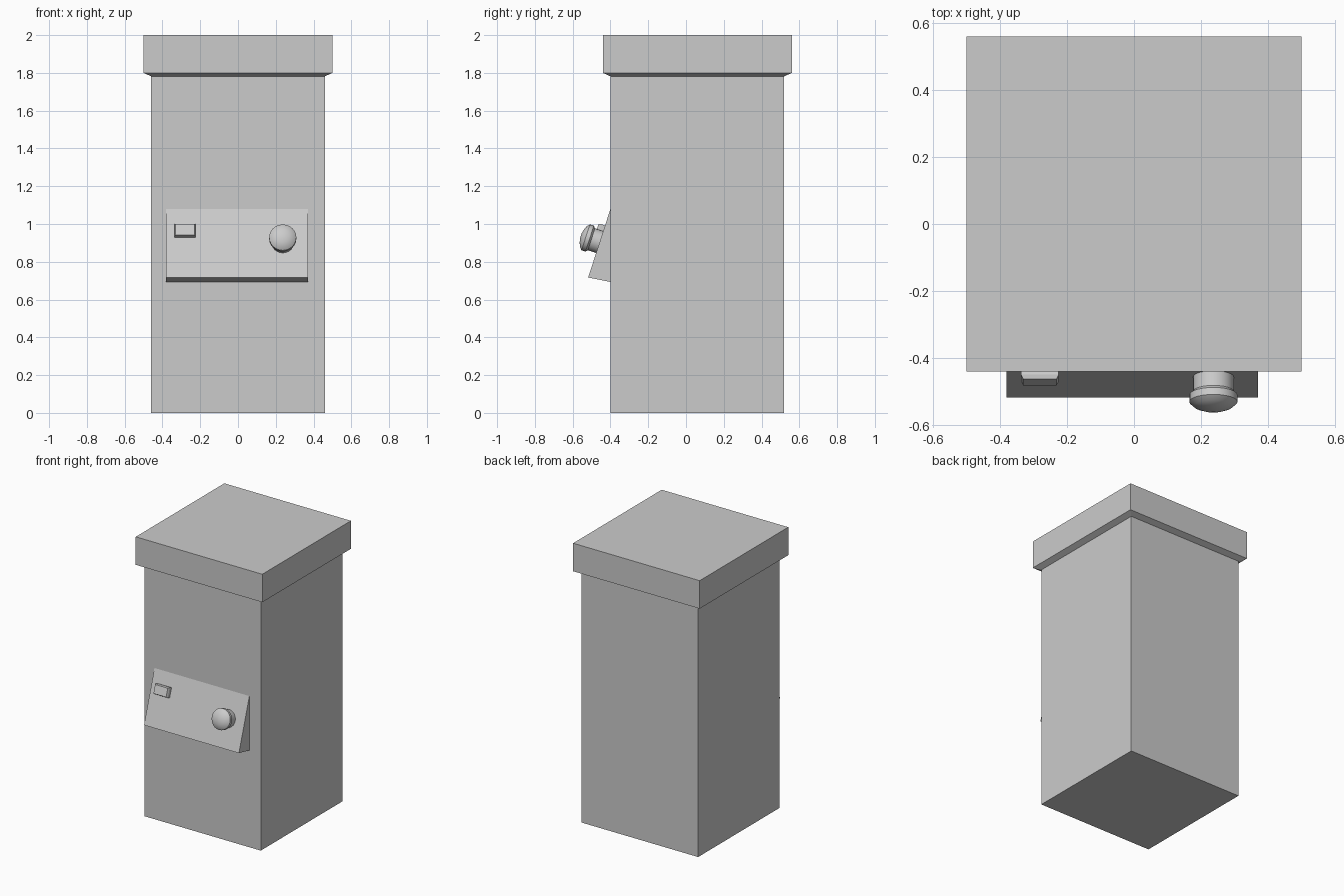
import bpy, bmesh
from math import cos, sin, tau, radians
from mathutils import Matrix, Vector

if "Cube" in bpy.data.objects:
    bpy.data.objects.remove(bpy.data.objects["Cube"])


def loft(name, rings, matrix, smooth=False):
    """Skin a stack of closed rings of points and cap both ends."""
    bm = bmesh.new()
    loops = [[bm.verts.new(matrix @ Vector(p)) for p in ring] for ring in rings]
    n = len(loops[0])
    for a, b in zip(loops, loops[1:]):
        for i in range(n):
            j = (i + 1) % n
            bm.faces.new((a[i], a[j], b[j], b[i]))
    bm.faces.new(loops[0][::-1])
    bm.faces.new(loops[-1])
    bmesh.ops.recalc_face_normals(bm, faces=bm.faces)
    mesh = bpy.data.meshes.new(name)
    bm.to_mesh(mesh)
    bm.free()
    obj = bpy.data.objects.new(name, mesh)
    bpy.context.collection.objects.link(obj)
    if smooth:
        bpy.ops.object.select_all(action='DESELECT')
        obj.select_set(True)
        bpy.context.view_layer.objects.active = obj
        bpy.ops.object.shade_smooth_by_angle(angle=radians(30))
    return obj


def rect(hx, hy, z):
    return [(-hx, -hy, z), (hx, -hy, z), (hx, hy, z), (-hx, hy, z)]


def circle(r, z, n=24):
    return [(r * cos(tau * i / n), r * sin(tau * i / n), z) for i in range(n)]


# Pillar flaring into a wider cap
loft("pillar_with_cap",
     [rect(h, h, z) for h, z in ((0.46, 0), (0.46, 1.782), (0.50, 1.80), (0.50, 2.0))],
     Matrix.Translation((0, 0.06, 0)))

# Sloped control panel: triangular side profile (y, z)
profile = ((-0.40, 1.08), (-0.518, 0.717), (-0.40, 0.693))
loft("control_panel", [[(x, y, z) for y, z in profile] for x in (-0.38, 0.37)],
     Matrix.Identity(4))

# Local frame on the panel face: x right, y up the slope, z outward
top, low = (Vector((0, *p)) for p in profile[:2])
right, up = Vector((1, 0, 0)), (top - low).normalized()
tilt = Matrix((right, up, right.cross(up))).transposed().to_4x4()


def on_panel(x, z):
    t = (z - low.z) / (top.z - low.z)
    return Matrix.Translation((x, low.y + t * (top.y - low.y), z)) @ tilt


# Tapered push button
loft("button", [rect(0.056, 0.034, -0.005), rect(0.056, 0.034, 0.022), rect(0.05, 0.03, 0.035)],
     on_panel(-0.281, 0.960))

# Domed knob on a stem
knob = ((0.061, -0.005), (0.061, 0.046), (0.072, 0.056), (0.072, 0.078),
        (0.058, 0.091), (0.036, 0.100), (0.014, 0.105))
loft("knob", [circle(r, h) for r, h in knob], on_panel(0.237, 0.905), smooth=True)
